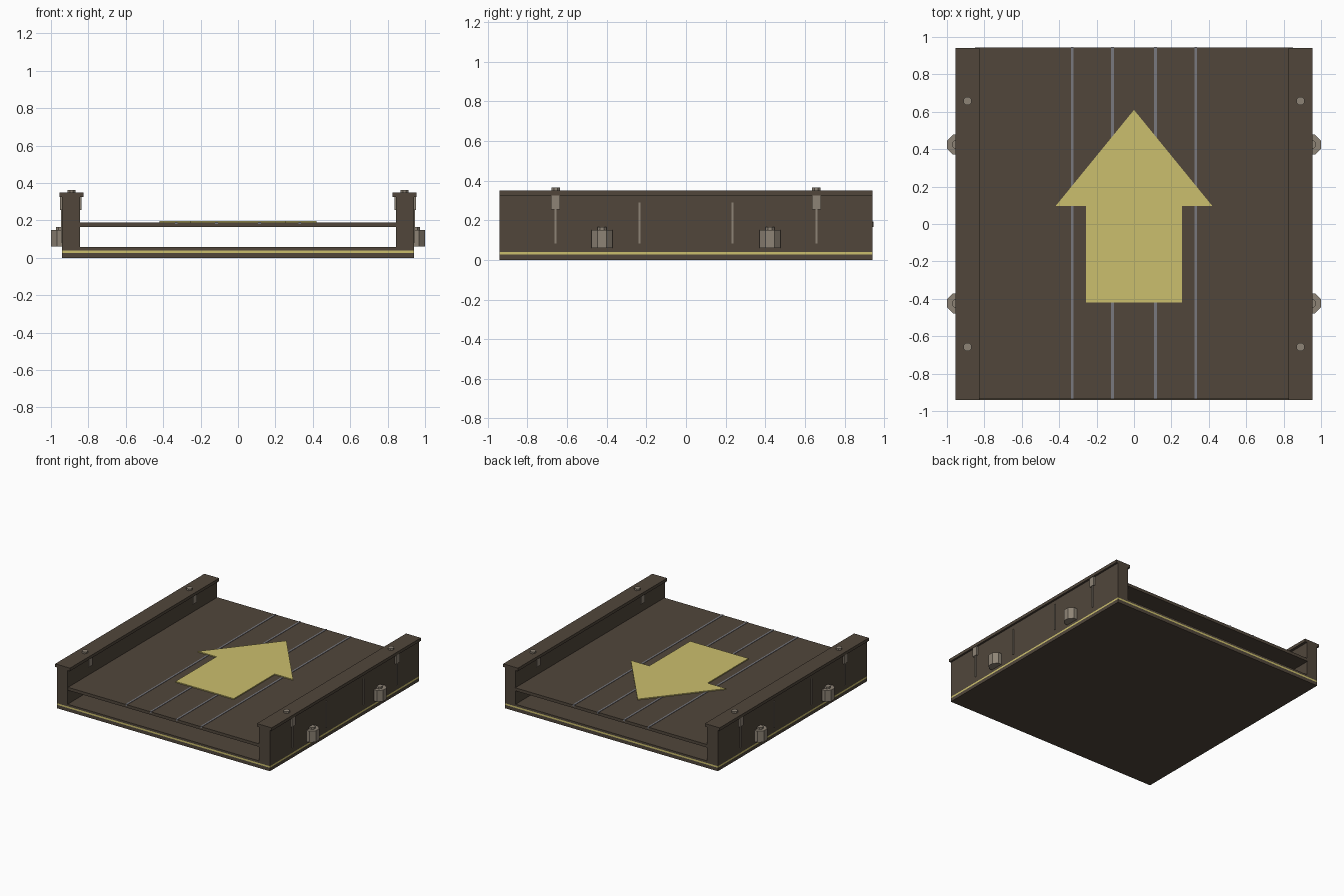
import bpy, bmesh, math

if "Cube" in bpy.data.objects:
    bpy.data.objects.remove(bpy.data.objects["Cube"])


def material(name, rgb):
    m = bpy.data.materials.new(name)
    m.diffuse_color = (*rgb, 1)
    m.use_nodes = True
    m.node_tree.nodes["Principled BSDF"].inputs["Base Color"].default_value = m.diffuse_color
    return m


BROWN = material("dark brown", (0.082, 0.062, 0.044))
YELLOW = material("pale yellow", (0.60, 0.52, 0.155))
METAL = material("warm grey metal", (0.27, 0.23, 0.18))
STEEL = material("cool grey steel", (0.19, 0.19, 0.21))


def finish(name, bm, mat):
    bmesh.ops.recalc_face_normals(bm, faces=bm.faces)
    me = bpy.data.meshes.new(name)
    bm.to_mesh(me)
    bm.free()
    me.materials.append(mat)
    ob = bpy.data.objects.new(name, me)
    bpy.context.collection.objects.link(ob)
    return ob


def box(name, x, y, z, mat):
    """Box from (min, max) ranges on each axis."""
    bm = bmesh.new()
    bmesh.ops.create_cube(bm, size=1)
    for v in bm.verts:
        v.co = [r[0] if c < 0 else r[1] for c, r in zip(v.co, (x, y, z))]
    return finish(name, bm, mat)


def prism(name, points, z, mat):
    """Outline in the ground plane, raised between two heights."""
    bm = bmesh.new()
    face = bm.faces.new([bm.verts.new((px, py, z[0])) for px, py in points])
    ext = bmesh.ops.extrude_face_region(bm, geom=[face])
    for v in ext["geom"]:
        if isinstance(v, bmesh.types.BMVert):
            v.co.z = z[1]
    return finish(name, bm, mat)


def octagon(cx, cy, r):
    return [(cx + r * math.cos(math.pi * (i + .5) / 4),
             cy + r * math.sin(math.pi * (i + .5) / 4)) for i in range(8)]


L = 0.94  # half length and half width

# Base slab in three layers, the middle one a yellow band
box("base_bottom", (-L, L), (-L, L), (0, 0.027), BROWN)
box("base_band", (-L, L), (-L, L), (0.027, 0.04), YELLOW)
box("base_top", (-L, L), (-L, L), (0.04, 0.057), BROWN)

# Raised belt, open underneath
box("belt", (-0.85, 0.85), (-0.935, 0.945), (0.166, 0.19), BROWN)
for x in (-0.33, -0.115, 0.115, 0.33):
    box("belt_strip", (x - 0.007, x + 0.007), (-0.936, 0.946), (0.18, 0.193), STEEL)

# Direction arrow plate
half = [(0.257, -0.42), (0.257, 0.095), (0.42, 0.095)]
arrow = half + [(0, 0.61)] + [(-x, y) for x, y in reversed(half)]
prism("arrow", arrow, (0.19, 0.198), YELLOW)

for s in (-1, 1):
    def sx(a, b):
        return tuple(sorted((s * a, s * b)))

    # Side wall and overhanging cap
    box("side_wall", sx(0.845, L), (-L, L), (0.057, 0.326), BROWN)
    box("wall_cap", sx(0.825, 0.955), (-L, L), (0.326, 0.35), BROWN)
    for t in (-1, 1):
        # Cap bolt, clip brackets under the cap and thin rods on the wall
        prism("cap_bolt", octagon(s * 0.89, t * 0.658, 0.023), (0.34, 0.364), METAL)
        y = t * 0.658
        box("outer_clip", sx(0.93, 0.952), (y - 0.022, y + 0.022), (0.255, 0.326), METAL)
        box("inner_clip", sx(0.838, 0.85), (y - 0.022, y + 0.022), (0.255, 0.326), METAL)
        for y, top in ((t * 0.658, 0.26), (t * 0.235, 0.29)):
            box("wall_rod", sx(0.93, 0.947), (y - 0.005, y + 0.005), (0.082, top), METAL)
        # Octagonal side lug with a small top nut
        prism("side_lug", octagon(s * 0.945, t * 0.424, 0.058), (0.06, 0.15), METAL)
        prism("lug_nut", octagon(s * 0.95, t * 0.424, 0.025), (0.15, 0.165), METAL)
